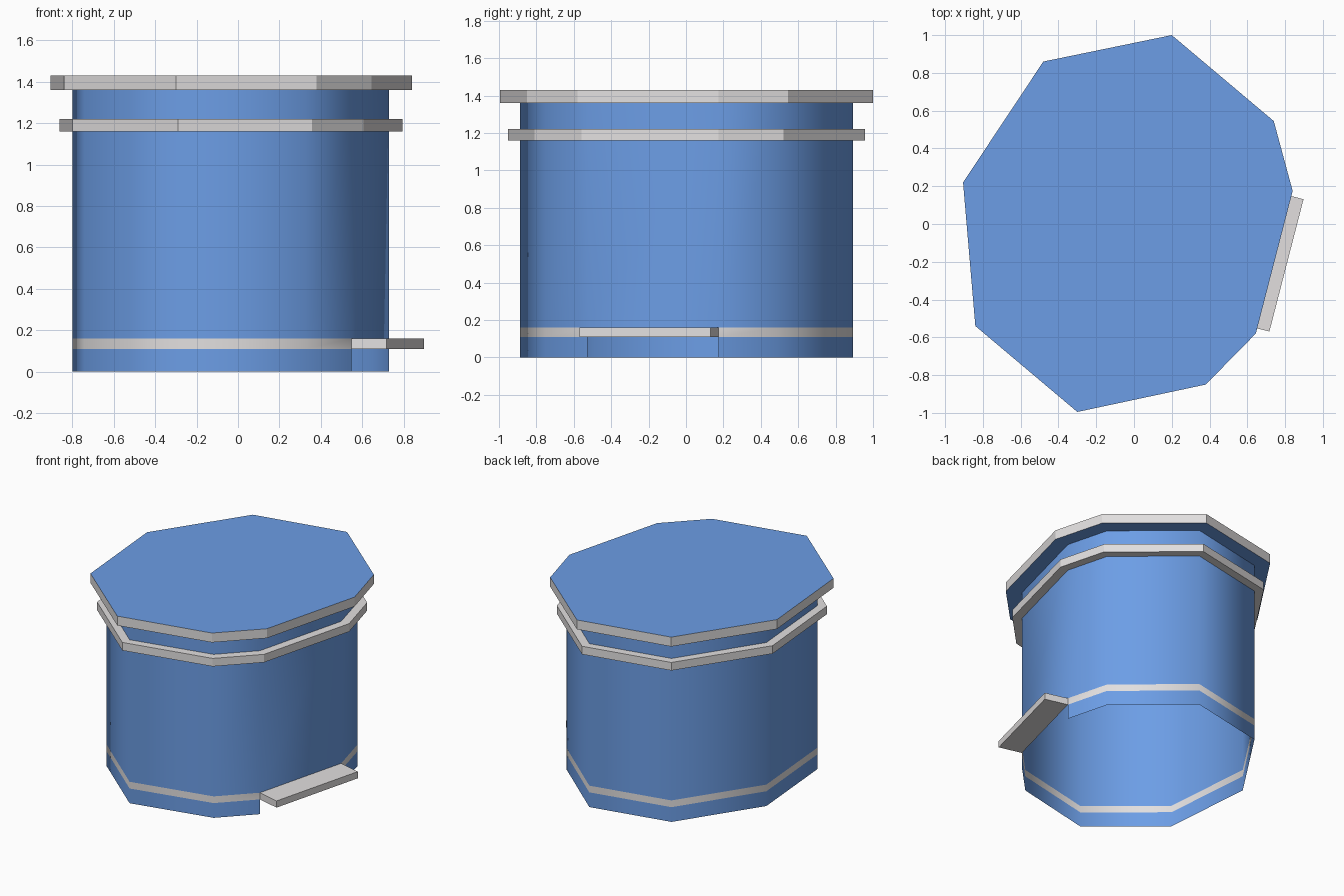
import bpy, bmesh, math
from mathutils import Vector

if "Cube" in bpy.data.objects:
    bpy.data.objects.remove(bpy.data.objects["Cube"])

def material(name, rgb):
    m = bpy.data.materials.new(name)
    m.diffuse_color = (*rgb, 1)
    m.use_nodes = True
    m.node_tree.nodes["Principled BSDF"].inputs["Base Color"].default_value = m.diffuse_color
    return m

BLUE = material("soft blue", (0.15, 0.34, 0.79))
GREY = material("light grey", (0.76, 0.74, 0.74))

# Uneven nine-sided lid outline, counter-clockwise seen from above
OUTLINE = [Vector(p) for p in [(0.2, 1.0), (-0.48, 0.86), (-0.905, 0.22), (-0.84, -0.54),
           (-0.3, -0.995), (0.38, -0.85), (0.645, -0.58), (0.84, 0.175), (0.74, 0.545)]]
N = len(OUTLINE)
FLAP_SIDE = 6          # side holding the opening and the flap
WALL, COLLAR = 0.11, 0.045   # inward distances from the lid outline

def side_normal(i):
    e = OUTLINE[(i + 1) % N] - OUTLINE[i % N]
    return Vector((e.y, -e.x)).normalized()

def inset(d):
    return [p - d * (side_normal(i - 1) + side_normal(i)).normalized()
            for i, p in enumerate(OUTLINE)]

def finish(name, bm, mats, smooth=False):
    me = bpy.data.meshes.new(name)
    bm.to_mesh(me)
    bm.free()
    for m in mats:
        me.materials.append(m)
    ob = bpy.data.objects.new(name, me)
    bpy.context.collection.objects.link(ob)
    if smooth:
        bpy.context.view_layer.objects.active = ob
        ob.select_set(True)
        bpy.ops.object.shade_smooth_by_angle(angle=math.radians(60))
        ob.select_set(False)
    return ob

def skin(bm, profile, skip=()):
    """Stack inset outlines through (height, inset) pairs; skip holds (level, side)."""
    rings = [[bm.verts.new((p.x, p.y, z)) for p in inset(d)] for z, d in profile]
    for k in range(len(rings) - 1):
        for i in range(N):
            if (k, i) not in skip:
                j = (i + 1) % N
                bm.faces.new((rings[k][i], rings[k][j], rings[k + 1][j], rings[k + 1][i]))
    return rings

# Body: open tube with a flush grey band and one opening at the foot
bm = bmesh.new()
skin(bm, [(0, WALL), (0.11, WALL), (0.16, WALL), (1.36, WALL)], skip={(0, FLAP_SIDE), (1, FLAP_SIDE)})
for f in bm.faces:
    if 0.11 < f.calc_center_median().z < 0.16:
        f.material_index = 1
finish("body", bm, [BLUE, GREY], smooth=True)

# Collar ring below the lid
bm = bmesh.new()
skin(bm, [(1.16, WALL), (1.16, COLLAR), (1.22, COLLAR), (1.22, WALL)])
finish("collar", bm, [GREY])

# Lid: grey rim with blue top and underside
bm = bmesh.new()
rings = skin(bm, [(1.36, 0), (1.43, 0)])
for f in bm.faces:
    f.material_index = 1
bm.faces.new(rings[1])
bm.faces.new(rings[0][::-1])
finish("lid", bm, [BLUE, GREY])

# Flap: plate pushed straight out of the band above the opening
wall = inset(WALL)
a, b = wall[FLAP_SIDE], wall[FLAP_SIDE + 1]
out = side_normal(FLAP_SIDE) * 0.173
bm = bmesh.new()
low, high = [[bm.verts.new((p.x, p.y, z)) for p in (a, a + out, b + out, b)] for z in (0.11, 0.16)]
bm.faces.new(low[::-1])
bm.faces.new(high)
for i in range(4):
    j = (i + 1) % 4
    bm.faces.new((low[i], low[j], high[j], high[i]))
finish("flap", bm, [GREY])
